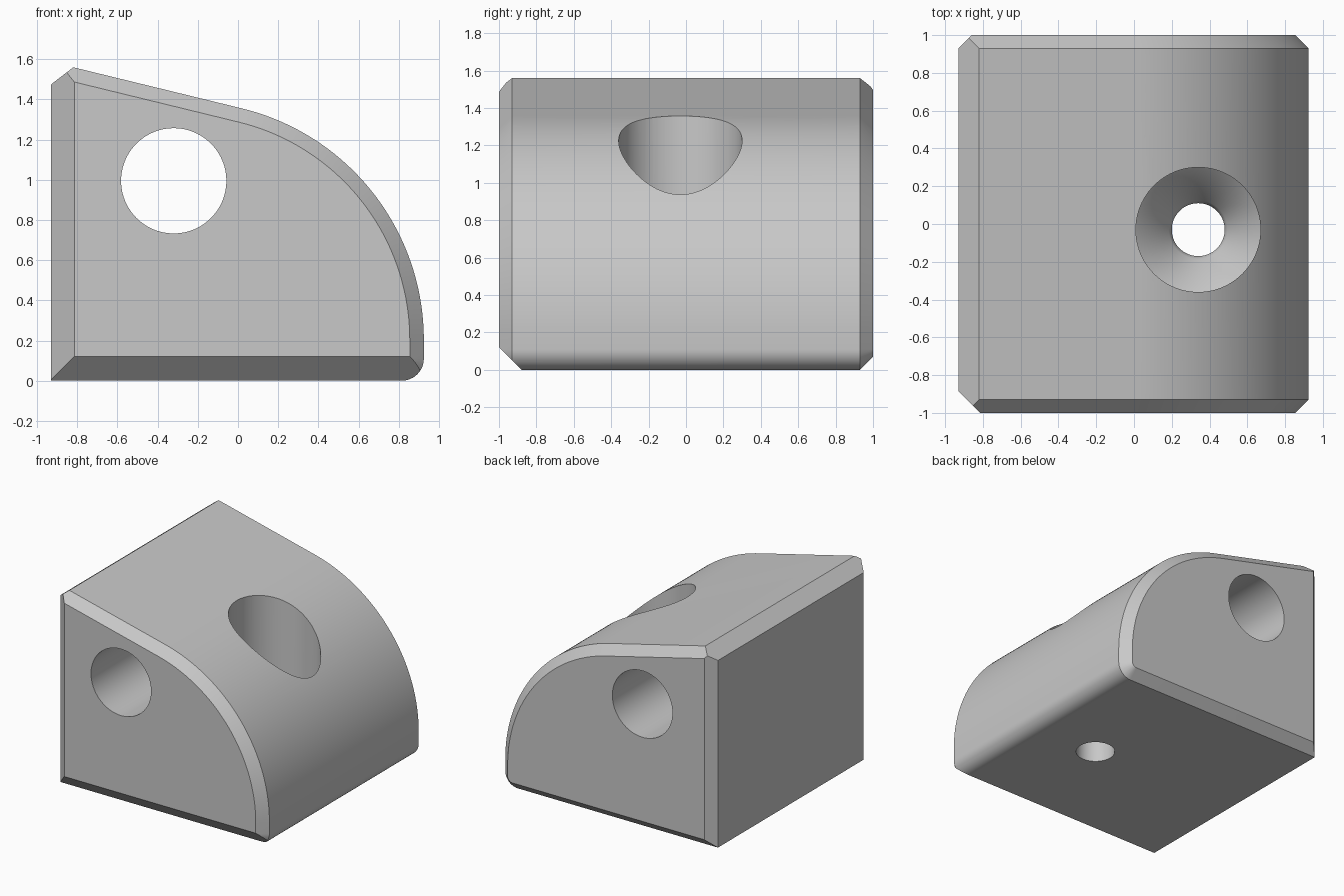
import bpy, bmesh, math
from mathutils import Vector

cube = bpy.data.objects.get("Cube")
if cube:
    bpy.data.objects.remove(cube, do_unlink=True)

grey = bpy.data.materials.new("plain grey")
grey.use_nodes = True
colour = (0.58, 0.58, 0.58, 1)
grey.diffuse_color = colour
grey.node_tree.nodes["Principled BSDF"].inputs["Base Color"].default_value = colour

CHAMFER = 0.07


def arc(cx, cz, r, start, end, steps):
    angles = [math.radians(start + (end - start) * i / steps) for i in range(steps + 1)]
    return [(cx + r * math.cos(a), cz + r * math.sin(a)) for a in angles]


def section(inset):
    """Side outline, drawn in by inset along the base, nose and roof."""
    outline = [(-0.93, inset)]
    outline += arc(0.815, 0.11, 0.11 - inset, -90, 0, 12)
    outline += arc(-0.261, 0.203, 1.186 - inset, 0, 76.3, 64)
    outline += [(-0.82 - 1.015 * inset, 1.56 - 0.78 * inset), (-0.93, 1.475)]
    return outline


def rehull(bm):
    """Rebuild the closed convex skin around the present vertices."""
    points = [v.co.copy() for v in bm.verts]
    bm.clear()
    for p in points:
        bm.verts.new(p)
    bmesh.ops.remove_doubles(bm, verts=bm.verts[:], dist=1e-5)
    hull = bmesh.ops.convex_hull(bm, input=bm.verts[:])
    loose = {g for g in hull["geom_interior"] + hull["geom_unused"]
             if isinstance(g, bmesh.types.BMVert)}
    bmesh.ops.delete(bm, geom=list(loose), context="VERTS")


def make_object(name, bm):
    bmesh.ops.recalc_face_normals(bm, faces=bm.faces[:])
    mesh = bpy.data.meshes.new(name)
    bm.to_mesh(mesh)
    bm.free()
    mesh.materials.append(grey)
    obj = bpy.data.objects.new(name, mesh)
    bpy.context.collection.objects.link(obj)
    return obj


def turned_cutter(name, profile, origin, axis, sides=96):
    """Spin a closed (radius, height) profile about an axis."""
    bm = bmesh.new()
    turn = Vector((0, 0, 1)).rotation_difference(Vector(axis))
    rings = []
    for r, h in profile:
        ring = []
        for i in range(sides):
            a = math.tau * i / sides
            p = Vector((r * math.cos(a), r * math.sin(a), h))
            ring.append(bm.verts.new(turn @ p + Vector(origin)))
        rings.append(ring)
    for low, high in zip(rings, rings[1:]):
        for i in range(sides):
            j = (i + 1) % sides
            bm.faces.new((low[i], low[j], high[j], high[i]))
    bm.faces.new(rings[0][::-1])
    bm.faces.new(rings[-1])
    cutter = make_object(name, bm)
    cutter.hide_render = True
    return cutter


# Block body with chamfered ends
bm = bmesh.new()
for side in (-1, 1):
    for y, inset in ((1 - CHAMFER, 0), (1, CHAMFER)):
        for x, z in section(inset):
            bm.verts.new((x, side * y, z))
rehull(bm)

# Upright end chamfers on the flat side, and the wide front base chamfer
for point, normal in (((-0.93, -0.885, 0), (-1, -1, 0)),
                      ((-0.93, 0.9295, 0), (-1, 1, 0)),
                      ((0, -0.88, 0), (0, -1, -1))):
    bmesh.ops.bisect_plane(bm, geom=bm.verts[:] + bm.edges[:] + bm.faces[:],
                           plane_co=point, plane_no=normal, clear_outer=True)
    rehull(bm)
bmesh.ops.dissolve_limit(bm, angle_limit=math.radians(0.3),
                         verts=bm.verts[:], edges=bm.edges[:])
body = make_object("block_body", bm)

# Cross hole and stepped, countersunk screw hole
cutters = [
    turned_cutter("cross_hole_cutter", [(0.262, -1.2), (0.262, 1.2)],
                  (-0.32, 0, 0.995), (0, 1, 0)),
    turned_cutter("screw_hole_cutter",
                  [(0.14, -0.2), (0.14, 0.27), (0.155, 0.31), (0.33, 0.48), (0.33, 2)],
                  (0.34, -0.03, 0), (0, 0, 1)),
]
bpy.ops.object.select_all(action="DESELECT")
body.select_set(True)
bpy.context.view_layer.objects.active = body
for cutter in cutters:
    cut = body.modifiers.new(cutter.name, "BOOLEAN")
    cut.operation = "DIFFERENCE"
    cut.solver = "EXACT"
    cut.object = cutter
    bpy.ops.object.modifier_apply(modifier=cut.name)
    bpy.data.objects.remove(cutter, do_unlink=True)

bpy.ops.object.shade_smooth_by_angle(angle=math.radians(30))
